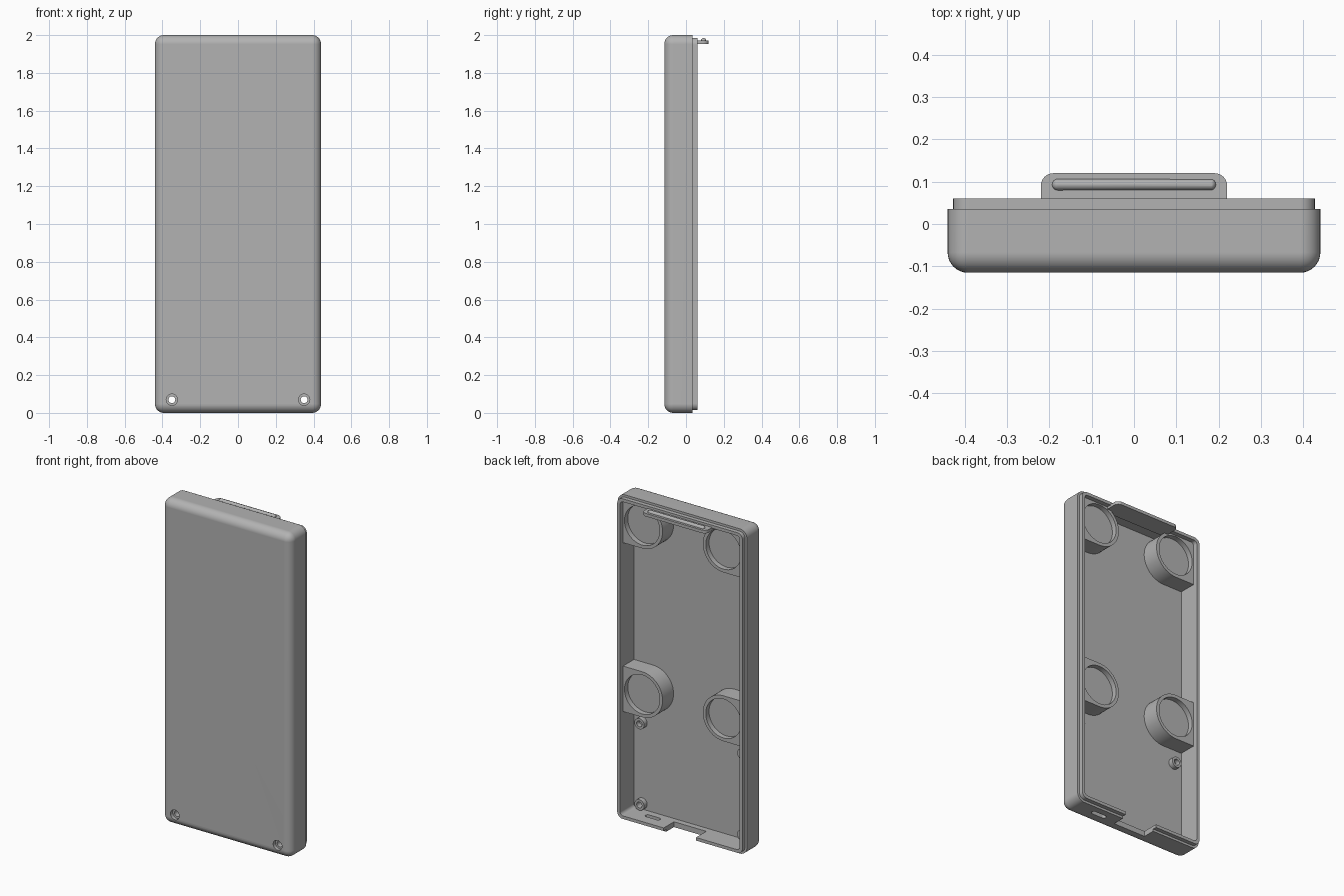
import bpy, bmesh, math

if "Cube" in bpy.data.objects:
    bpy.data.objects.remove(bpy.data.objects["Cube"], do_unlink=True)

grey = bpy.data.materials.new("case_grey")
grey.use_nodes = True
colour = (0.45, 0.45, 0.45, 1)
grey.diffuse_color = colour
grey.node_tree.nodes["Principled BSDF"].inputs["Base Color"].default_value = colour

HALF, BACK, FRONT, FLOOR = 0.44, 0.035, -0.115, -0.075
LIP_TOP = 0.06
INNER = 0.407


def from_bmesh(name, bm):
    bmesh.ops.recalc_face_normals(bm, faces=bm.faces)
    mesh = bpy.data.meshes.new(name)
    bm.to_mesh(mesh)
    bm.free()
    mesh.materials.append(grey)
    ob = bpy.data.objects.new(name, mesh)
    bpy.context.collection.objects.link(ob)
    return ob


def extrude(name, pts, a, b, axis="y"):
    """Extrude a flat outline from a to b along y (points x,z) or z (points x,y)."""
    place = (lambda p: (p[0], a, p[1])) if axis == "y" else (lambda p: (p[0], p[1], a))
    bm = bmesh.new()
    face = bm.faces.new([bm.verts.new(place(p)) for p in pts])
    new = bmesh.ops.extrude_face_region(bm, geom=[face])["geom"]
    shift = (0, b - a, 0) if axis == "y" else (0, 0, b - a)
    bmesh.ops.translate(bm, vec=shift, verts=[g for g in new if isinstance(g, bmesh.types.BMVert)])
    return from_bmesh(name, bm)


def arc(cx, cy, r, start, end, n):
    return [(cx + r * math.cos(math.radians(start + (end - start) * i / n)),
             cy + r * math.sin(math.radians(start + (end - start) * i / n))) for i in range(n + 1)]


def rounded_rect(x0, x1, y0, y1, r, n=6):
    return (arc(x1 - r, y1 - r, r, 0, 90, n) + arc(x0 + r, y1 - r, r, 90, 180, n)
            + arc(x0 + r, y0 + r, r, 180, 270, n) + arc(x1 - r, y0 + r, r, 270, 360, n))


def disc(x, z, r, n=32):
    return arc(x, z, r, 0, 360, n)[:-1]


def activate(ob):
    bpy.ops.object.select_all(action="DESELECT")
    ob.select_set(True)
    bpy.context.view_layer.objects.active = ob


def cut(ob, *cutters):
    activate(ob)
    for cutter in cutters:
        cutter.hide_render = True
        mod = ob.modifiers.new("cut", "BOOLEAN")
        mod.operation, mod.solver, mod.object = "DIFFERENCE", "EXACT", cutter
        bpy.ops.object.modifier_apply(modifier=mod.name)


def discard(cutters):
    for c in cutters:
        bpy.data.objects.remove(c, do_unlink=True)


def finish(ob):
    activate(ob)
    bpy.ops.object.shade_smooth_by_angle(angle=math.radians(35))
    ob.modifiers.new("even_shading", "WEIGHTED_NORMAL").keep_sharp = True


# Outer shell: box rounded everywhere except at the open rim
bm = bmesh.new()
bmesh.ops.create_cube(bm, size=1)
for v in bm.verts:
    v.co = (v.co.x * 2 * HALF, BACK if v.co.y > 0 else FRONT, v.co.z * 2 + 1)
edges = [e for e in bm.edges if any(v.co.y < 0 for v in e.verts)]
bmesh.ops.bevel(bm, geom=edges, offset=0.048, segments=8, profile=0.5, affect="EDGES")
shell = from_bmesh("case_shell", bm)

# Raised lip around the rim
lip = extrude("rim_lip", rounded_rect(-0.427, 0.427, 0.014, 1.986, 0.036), BACK - 0.01, LIP_TOP)

# Cavity, cable notch and slot in the bottom wall
shared = [
    extrude("cavity_cutter", rounded_rect(-INNER, INNER, 0.033, 1.967, 0.02), FLOOR, 0.2),
    extrude("notch_cutter", rounded_rect(-0.11, 0.11, -0.1, 0.08, 0.002, 1), -0.04, 0.2),
]
slot = extrude("slot_cutter", rounded_rect(0.19, 0.29, -0.034, -0.006, 0.0138), -0.1, 0.1, "z")
cut(shell, *shared, slot)
cut(lip, *shared)
discard(shared + [slot])

# Screw posts: lower pair goes through the front, upper pair is blind
for side in (-1, 1):
    x = side * 0.35
    bore = extrude("bore_cutter", disc(x, 0.07, 0.018), -0.2, 0.1)
    recess = extrude("recess_cutter", disc(x, 0.07, 0.03), -0.2, FRONT + 0.022)
    cut(shell, bore, recess)
    discard([bore, recess])
    for level, z in (("lower", 0.07), ("upper", 0.57)):
        start = FLOOR - 0.005
        post = extrude(f"{level}_screw_post", disc(x, z, 0.033), start, FLOOR + 0.03)
        bore = extrude("bore_cutter", disc(x, z, 0.018), -0.2 if level == "lower" else FLOOR + 0.002, 0.1)
        cut(post, bore)
        discard([bore])
        finish(post)

# Round magnet holders, flat against the side walls
R = 0.14
for side in (-1, 1):
    for level, z in (("middle", 0.80), ("top", 1.84)):
        cx = 0.277
        outline = [(0.415, z - R), (0.415, min(z + R, 1.975))]
        outline += [(px, min(pz, 1.975)) for px, pz in arc(cx, z, R, 90, 270, 24)]
        outline = [(side * px, pz) for px, pz in outline]
        holder = extrude(f"{level}_magnet_holder", outline, FLOOR - 0.005, 0.032)
        pocket = extrude("pocket_cutter", disc(side * cx, z, 0.12, 40), 0.0, 0.1)
        cut(holder, pocket)
        discard([pocket])
        finish(holder)

# Latch tongue at the top with a rounded catch ridge
tongue_outline = ([(-0.22, 0.0), (0.22, 0.0)] + arc(0.19, 0.09, 0.03, 0, 90, 6)
                  + arc(-0.19, 0.09, 0.03, 90, 180, 6))
finish(extrude("latch_tongue", tongue_outline, 1.953, 1.972, "z"))

bm = bmesh.new()
bmesh.ops.create_uvsphere(bm, u_segments=16, v_segments=12, radius=0.0135)
for v in bm.verts:
    v.co.x += 0.18 if v.co.x > 0.0001 else -0.18
    v.co.y += 0.093
    v.co.z += 1.971
finish(from_bmesh("latch_ridge", bm))

finish(shell)
finish(lip)
